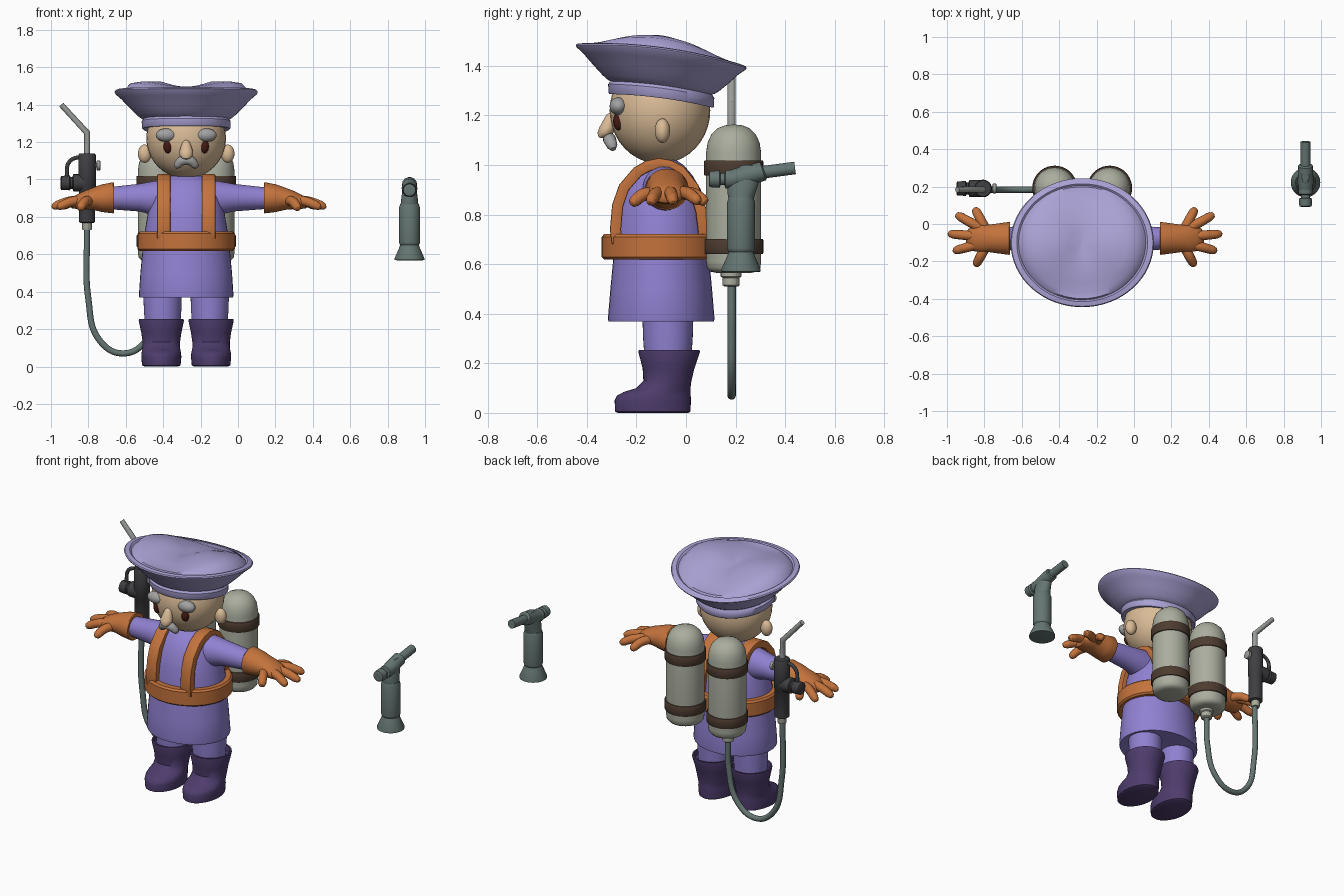
import bpy, bmesh
from math import pi, cos, sin
from mathutils import Vector

if "Cube" in bpy.data.objects:
    bpy.data.objects.remove(bpy.data.objects["Cube"])

CX = -0.277  # centre line of the figure
COLORS = dict(coat=(.28, .22, .64), hat=(.40, .36, .66), boot=(.075, .045, .15),
              orange=(.55, .17, .045), skin=(.70, .50, .31), hair=(.36, .36, .36),
              eye=(.06, .01, .006), tank=(.40, .42, .34), strap=(.075, .045, .03),
              hose=(.13, .18, .17), dark=(.05, .05, .055), steel=(.32, .34, .32))
MATS = {}
for k, c in COLORS.items():
    MATS[k] = bpy.data.materials.new(k)
    MATS[k].diffuse_color = (*c, 1)

AXES = {'z': (Vector((1, 0, 0)), Vector((0, 1, 0))),
        'x': (Vector((0, 1, 0)), Vector((0, 0, 1))),
        'y': (Vector((0, 0, 1)), Vector((1, 0, 0)))}


def finish(name, bm, mat):
    bmesh.ops.recalc_face_normals(bm, faces=bm.faces)
    me = bpy.data.meshes.new(name)
    bm.to_mesh(me)
    bm.free()
    ob = bpy.data.objects.new(name, me)
    me.materials.append(MATS[mat])
    bpy.context.collection.objects.link(ob)
    return ob


def loft(name, rings, mat, axis='z', n=40, deform=None):
    """Skin elliptical rings (x, y, z, ru, rv) and cap both ends."""
    u, v = AXES[axis]
    bm = bmesh.new()
    rows = []
    for x, y, z, a, b in rings:
        row = []
        for i in range(n):
            t = 2 * pi * i / n
            p = Vector((x, y, z)) + u * a * cos(t) + v * b * sin(t)
            row.append(bm.verts.new(deform(p) if deform else p))
        rows.append(row)
    for r, s in zip(rows, rows[1:]):
        for i in range(n):
            j = (i + 1) % n
            bm.faces.new((r[i], r[j], s[j], s[i]))
    bm.faces.new(rows[0])
    bm.faces.new(rows[-1])
    return finish(name, bm, mat)


def lathe(name, x, y, prof, mat, **kw):
    return loft(name, [(x, y, z, r, r) for r, z in prof], mat, **kw)


def ball(name, c, r, mat):
    bm = bmesh.new()
    bmesh.ops.create_uvsphere(bm, u_segments=32, v_segments=20, radius=1)
    for v in bm.verts:
        v.co = Vector((c[0] + v.co.x * r[0], c[1] + v.co.y * r[1], c[2] + v.co.z * r[2]))
    return finish(name, bm, mat)


def tube(name, pts, mat, smooth=True):
    """Round tube through points (x, y, z, radius)."""
    cu = bpy.data.curves.new(name, 'CURVE')
    cu.dimensions, cu.bevel_depth, cu.bevel_resolution = '3D', 1, 5
    cu.use_fill_caps, cu.resolution_u = True, 10
    sp = cu.splines.new('BEZIER' if smooth else 'POLY')
    arr = sp.bezier_points if smooth else sp.points
    arr.add(len(pts) - 1)
    for bp, p in zip(arr, pts):
        bp.co = p[:3] if smooth else (*p[:3], 1)
        bp.radius = p[3]
        if smooth:
            bp.handle_left_type = bp.handle_right_type = 'AUTO'
    cu.materials.append(MATS[mat])
    ob = bpy.data.objects.new(name, cu)
    bpy.context.collection.objects.link(ob)
    return ob


# coat
CY = -0.1
loft('coat_skirt', [(CX, CY, z, a, b) for z, a, b in [
    (.37, .235, .198), (.368, .25, .213), (.38, .253, .215), (.5, .245, .205), (.66, .23, .19)]], 'coat')
loft('coat_torso', [(CX, CY, z, a, b) for z, a, b in [
    (.64, .23, .2), (.72, .222, .195), (.82, .205, .182), (.9, .185, .16),
    (.96, .165, .125), (1.0, .13, .09), (1.02, .08, .06)]], 'coat')
loft('belt', [(CX, CY, z, a, a - .02) for z, a in [
    (.62, .23), (.618, .25), (.628, .26), (.71, .26), (.721, .25), (.72, .21)]], 'orange')

# head and face
ball('head', (CX, -.105, 1.22), (.213, .203, .215), 'skin')
loft('nose', [(CX, y, z, a, a * .9) for y, z, a in [
    (-.335, 1.108, .006), (-.333, 1.113, .022), (-.325, 1.13, .036), (-.318, 1.15, .036),
    (-.31, 1.18, .027), (-.305, 1.202, .018), (-.303, 1.212, .004)]], 'skin')
tube('moustache', [(CX + x, y, z, r) for x, y, z, r in [
    (-.056, -.293, 1.064, .012), (-.046, -.298, 1.078, .022), (-.022, -.307, 1.1, .026),
    (.022, -.307, 1.1, .026), (.046, -.298, 1.078, .022), (.056, -.293, 1.064, .012)]], 'hair')

# cap: lathed profile, tilted back, with a pinched crown
def cap_shape(p):
    dx, dy = p.x - CX, p.y + .1
    rr = dx * dx + dy * dy
    if p.z > 1.48 and rr > 0:
        p.z += .02 * (dx * dx - dy * dy) / rr * min(1, rr / .01)
    p.z += -.132 * dy - .26 * dy * dy
    return p


loft('cap', [(CX, -.1, z, r, r * .9) for r, z in [
    (.2, 1.272), (.232, 1.27), (.236, 1.275), (.238, 1.31), (.228, 1.322), (.24, 1.328), (.262, 1.345),
    (.305, 1.387), (.348, 1.433), (.38, 1.461), (.383, 1.468), (.378, 1.474), (.35, 1.476),
    (.34, 1.467), (.332, 1.476), (.3, 1.49), (.24, 1.5), (.15, 1.503), (.07, 1.492), (.01, 1.478)]],
    'hat', n=64, deform=cap_shape)


def shoulder_strap(name, x):
    path = [(-.3, .68), (-.307, .74), (-.298, .84), (-.27, .92), (-.21, .99), (-.16, 1.018), (-.11, 1.028),
            (-.06, 1.02), (-.01, .995), (.05, .92), (.083, .82), (.1, .68)]
    bm = bmesh.new()
    rows = []
    for i, (y, z) in enumerate(path):
        a, b = path[max(i - 1, 0)], path[min(i + 1, len(path) - 1)]
        t = Vector((0, b[0] - a[0], b[1] - a[1])).normalized()
        inward = Vector((0, t.z, -t.y)) * .045
        o = Vector((0, y, z))
        rows.append([bm.verts.new(q + Vector((x + d, 0, 0))) for q, d in
                     ((o, -.036), (o, .036), (o + inward, .036), (o + inward, -.036))])
    for r, s in zip(rows, rows[1:]):
        for i in range(4):
            bm.faces.new((r[i], r[(i + 1) % 4], s[(i + 1) % 4], s[i]))
    bm.faces.new(rows[0])
    bm.faces.new(rows[-1])
    ob = finish(name, bm, 'orange')
    mod = ob.modifiers.new('soft', 'BEVEL')
    mod.width, mod.segments = .006, 2


# paired parts
for s, tag in ((-1, 'right'), (1, 'left')):
    X = lambda o: CX + s * o
    shift = .03 if s < 0 else 0
    ball(tag + '_ear', (X(.222), -.095, 1.138), (.036, .031, .049), 'skin')
    ball(tag + '_eye', (X(.098), -.272, 1.176), (.023, .022, .036), 'eye')
    ball(tag + '_eyebrow', (X(.106), -.272, 1.237), (.057, .036, .036), 'hair')
    shoulder_strap(tag + '_shoulder_strap', X(.12))

    # sleeve, glove and fingers
    loft(tag + '_sleeve', [(X(o), y, z, a, b) for o, y, z, a, b in [
        (.08, -.095, .9, .09, .1), (.17, -.088, .9, .085, .092), (.25, -.08, .903, .072, .074),
        (.42, -.077, .9, .06, .058)]], 'coat', 'x')
    loft(tag + '_glove', [(X(o - shift), -.077, z, a, b) for o, z, a, b in [
        (.42, .902, .07, .065), (.415, .902, .085, .08), (.42, .902, .088, .083), (.48, .9, .08, .074),
        (.53, .897, .073, .059), (.57, .891, .075, .05), (.61, .882, .068, .04),
        (.64, .874, .05, .028), (.65, .87, .025, .012)]], 'orange', 'x')
    tips = [(.605, .083, .845), (.705, .052, .85), (.748, -.052, .85), (.72, -.145, .848), (.6, -.222, .84)]
    for k, (o, y, z) in enumerate(tips):
        a = Vector((.545, -.077 + (y + .077) * .3, .888))
        b = Vector((o, y, z))
        pts = []
        for f, r in ((0, .026), (.5, .026), (.85, .024), (.96, .017), (1, .005)):
            p = a.lerp(b, f) + Vector((0, 0, .016 * sin(pi * f)))
            pts.append((X(p.x - shift), p.y, p.z, r))
        tube(f'{tag}_finger_{k + 1}', pts, 'orange')

    # leg and boot
    loft(tag + '_leg', [(X(.126), -.073, z, a, a) for z, a in [(.2, .093), (.3, .1), (.45, .105)]], 'coat')
    loft(tag + '_boot', [(X(.133), (f + b) / 2, z, w, (b - f) / 2) for z, f, b, w in [
        (0, -.275, .01, .09), (.006, -.286, .018, .103), (.05, -.288, .02, .107), (.07, -.278, .019, .106),
        (.085, -.25, .018, .103), (.1, -.2, .018, .1), (.13, -.172, .022, .1), (.18, -.175, .034, .107),
        (.245, -.192, .056, .121), (.254, -.19, .055, .119), (.254, -.18, .045, .11),
        (.225, -.175, .04, .104)]], 'boot')

    # tank with two straps
    tx, ty = X(.147), .192
    lathe(tag + '_tank', tx, ty, [
        (.07, .565), (.095, .57), (.108, .585), (.111, .61), (.111, 1.05), (.105, 1.09), (.09, 1.123),
        (.065, 1.148), (.035, 1.16), (.005, 1.163)], 'tank')
    for z, part in ((.64, 'lower'), (.957, 'upper')):
        lathe(f'{tag}_tank_{part}_band', tx, ty, [
            (.1, z), (.117, z), (.12, z + .005), (.12, z + .057), (.117, z + .062), (.1, z + .062)], 'strap')

# hose from the tank to the sprayer
lathe('tank_outlet', CX - .147, .182, [(.028, .51), (.034, .515), (.034, .545), (.042, .55), (.042, .58)], 'tank')
tube('hose', [(x, .184, z, .017) for x, z in [
    (-.424, .53), (-.43, .33), (-.49, .14), (-.615, .07), (-.74, .14), (-.8, .36), (-.807, .74)]], 'hose')

# sprayer
SX, SY = -.807, .19
lathe('sprayer_connector', SX, SY, [(.024, .73), (.026, .735), (.026, .78)], 'tank')
lathe('sprayer_body', SX, SY, [
    (.035, .768), (.043, .773), (.043, .95), (.047, .955), (.047, 1.13), (.042, 1.138), (.018, 1.14)], 'dark')
loft('sprayer_chamber', [(x, SY, .982, r, r) for x, r in [
    (-.95, .028), (-.945, .037), (-.9, .04), (-.895, .032), (-.885, .032), (-.88, .046), (-.8, .046)]], 'dark', 'x')
tube('sprayer_guard', [(x, SY, z, .011) for x, z in [
    (-.82, 1.115), (-.87, 1.115), (-.905, 1.09), (-.915, 1.04), (-.912, .99)]], 'dark')
loft('sprayer_knob', [(x, SY, 1.075, r, r) for x, r in [
    (-.78, .012), (-.757, .012), (-.755, .026), (-.738, .026), (-.735, .02)]], 'steel', 'x')
tube('wand', [(SX, .184, 1.12, .017), (SX, .184, 1.25, .017), (-.945, .184, 1.4, .015)], 'steel', False)

# hand torch
TX, TY = .917, .222
lathe('torch_canister', TX, TY, [
    (.07, .568), (.079, .57), (.079, .58), (.055, .635), (.05, .65), (.054, .655), (.056, .665), (.056, .85),
    (.05, .868), (.03, .872)], 'hose')
loft('torch_neck', [(TX, y, z, a, b) for y, z, a, b in [
    (.222, .86, .048, .05), (.224, .89, .045, .057), (.232, .93, .04, .062), (.245, .975, .032, .055),
    (.262, 1.0, .02, .035)]], 'hose')
tube('torch_barrel', [(TX, y, z, r) for y, z, r in [
    (.17, .94, .036), (.22, .95, .042), (.31, .975, .04), (.315, .977, .033)]], 'hose', False)
tube('torch_nozzle', [(TX, .29, .968, .026), (TX, .44, .988, .026)], 'hose', False)
tube('torch_valve', [(TX, y, .943, r) for y, r in [
    (.092, .022), (.095, .033), (.135, .036), (.14, .025), (.155, .025), (.16, .038), (.21, .038)]], 'hose', False)

# turn curves into meshes and shade everything smooth
bpy.ops.object.select_all(action='SELECT')
bpy.context.view_layer.objects.active = bpy.data.objects['hose']
bpy.ops.object.convert(target='MESH')
bpy.ops.object.select_all(action='SELECT')
bpy.ops.object.shade_smooth_by_angle(angle=0.7)

for m in bpy.data.materials:
    if m.users and not m.is_grease_pencil:
        m.use_nodes = True
        m.node_tree.nodes["Principled BSDF"].inputs["Base Color"].default_value = m.diffuse_color
